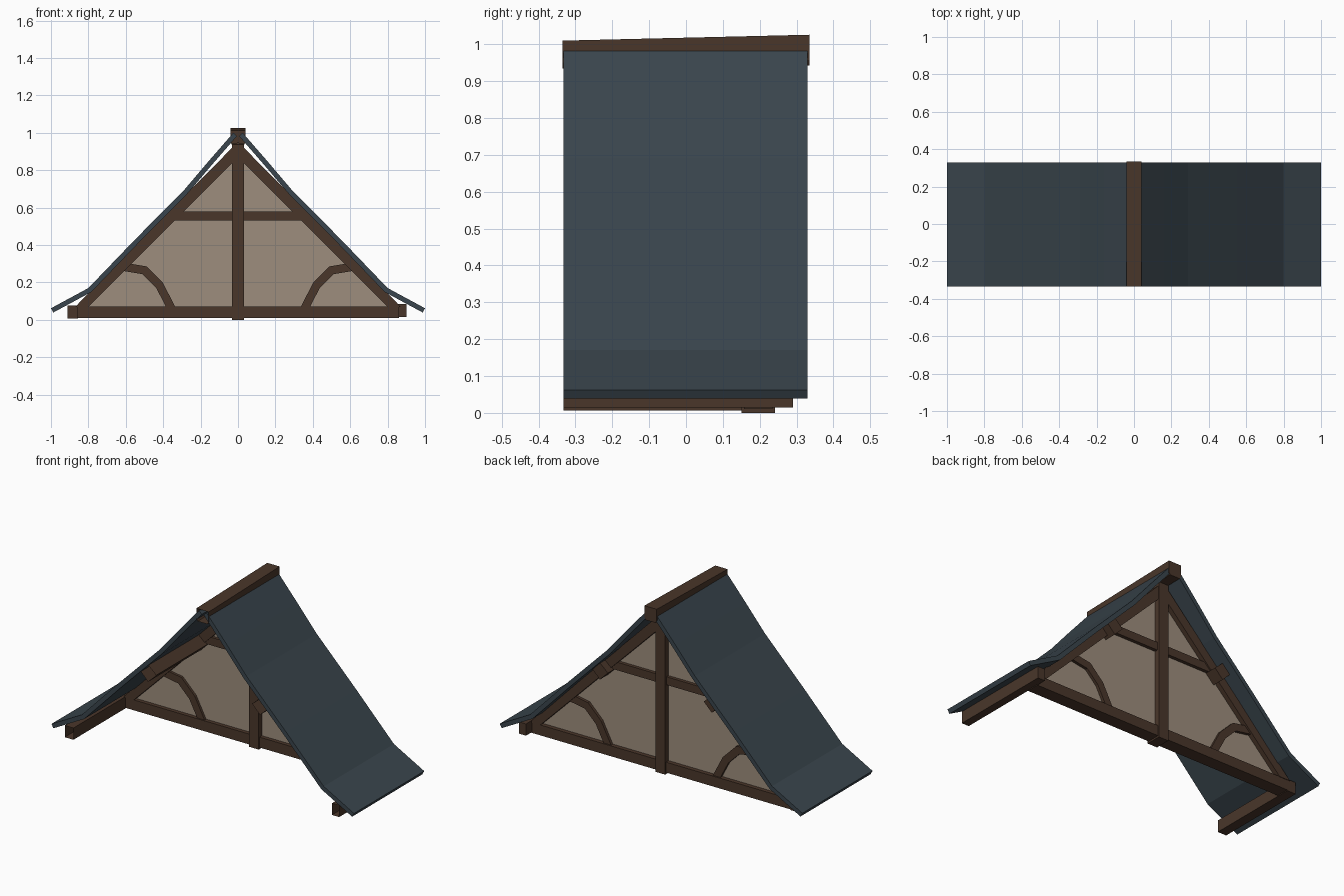
import bpy, bmesh, math
from mathutils import Vector

if "Cube" in bpy.data.objects:
    bpy.data.objects.remove(bpy.data.objects["Cube"])


def material(name, rgb):
    m = bpy.data.materials.new(name)
    m.diffuse_color = (*rgb, 1)
    m.use_nodes = True
    m.node_tree.nodes["Principled BSDF"].inputs["Base Color"].default_value = m.diffuse_color
    return m


WOOD = material("dark_wood", (0.068, 0.037, 0.023))
SLATE = material("slate", (0.042, 0.060, 0.074))
PLASTER = material("plaster", (0.34, 0.27, 0.205))


def prism(name, pts, y0, y1, mat, open_front=False):
    """Extrude an x-z outline along y, optionally leaving the front end open."""
    bm = bmesh.new()
    a = [bm.verts.new((x, y0, z)) for x, z in pts]
    b = [bm.verts.new((x, y1, z)) for x, z in pts]
    n = len(pts)
    front = bm.faces.new(a)
    bm.faces.new(b[::-1])
    for i in range(n):
        j = (i + 1) % n
        bm.faces.new((a[j], a[i], b[i], b[j]))
    bmesh.ops.recalc_face_normals(bm, faces=bm.faces)
    if open_front:
        bmesh.ops.delete(bm, geom=[front], context='FACES_ONLY')
    me = bpy.data.meshes.new(name)
    bm.to_mesh(me)
    bm.free()
    me.materials.append(mat)
    ob = bpy.data.objects.new(name, me)
    bpy.context.collection.objects.link(ob)
    return ob


def rect(x0, x1, z0, z1):
    return [(x0, z0), (x1, z0), (x1, z1), (x0, z1)]


def band(path, lo, hi):
    """Outline of a strip offset from lo to hi along the normals of a path."""
    p = [Vector(q) for q in path]
    low, high = [], []
    for i, q in enumerate(p):
        t1 = (q - p[max(i - 1, 0)]).normalized()
        t2 = (p[min(i + 1, len(p) - 1)] - q).normalized()
        t = (t1 + t2).normalized()
        nrm = Vector((-t.y, t.x)) / math.sqrt((1 + t1.dot(t2)) / 2 if t1.length and t2.length else 1)
        low.append(tuple(q + nrm * lo))
        high.append(tuple(q + nrm * hi))
    return low + high[::-1]


def flip(pts, s):
    return [(x * s, z) for x, z in pts]


# Gable infill and central timbers
prism("gable_panel", [(-0.83, 0.04), (0.83, 0.04), (0, 0.90)], 0.18, 0.21, PLASTER)
prism("sill_beam", rect(-0.86, 0.86, 0.01, 0.072), 0.157, 0.235, WOOD)
prism("king_post", rect(-0.032, 0.032, 0.0, 0.945), 0.15, 0.242, WOOD)

# Ridge beam, its top lifting toward the back
ridge = prism("ridge_beam", [(-0.032, 0.935), (0.032, 0.935), (0.041, 0.95),
                             (0.041, 1.01), (-0.041, 1.01), (-0.041, 0.95)],
              -0.335, 0.335, WOOD, True)
for v in ridge.data.vertices:
    if v.co.y > 0:
        v.co.z += 0.016 if v.co.z > 1 else 0.008

roof_path = [(0.025, 1.0), (0.16, 0.845), (0.29, 0.692), (0.55, 0.43), (0.80, 0.17), (1.0, 0.062)]
brace_path = [(0.62, 0.285), (0.50, 0.265), (0.42, 0.185), (0.355, 0.06)]

for s, side in ((-1, "left"), (1, "right")):
    # Curved roof slope
    prism(side + "_roof", flip(band(roof_path, -0.026, 0), s), -0.333, 0.33, SLATE)
    # Rafter, collar tie and curved brace
    prism(side + "_rafter", flip([(0, 0.87), (0.80, 0.07), (0.87, 0.07), (0, 0.952)], s), 0.155, 0.238, WOOD)
    prism(side + "_collar", flip(rect(0.02, 0.34, 0.532, 0.58), s), 0.162, 0.230, WOOD)
    prism(side + "_brace", flip(band(brace_path, -0.022, 0.022), s), 0.165, 0.227, WOOD)
    # Purlin set square to the slope, and eave plate
    prism(side + "_purlin", flip([(0.37, 0.477), (0.423, 0.53), (0.37, 0.578), (0.317, 0.53)], s),
          -0.32, 0.285, WOOD, True)
    drop = 0.006 if s < 0 else 0.014
    prism(side + "_eave_plate", flip(rect(0.855, 0.912 if s < 0 else 0.902, drop, drop + 0.07), s),
          -0.333, 0.235 if s < 0 else 0.29, WOOD, True)
